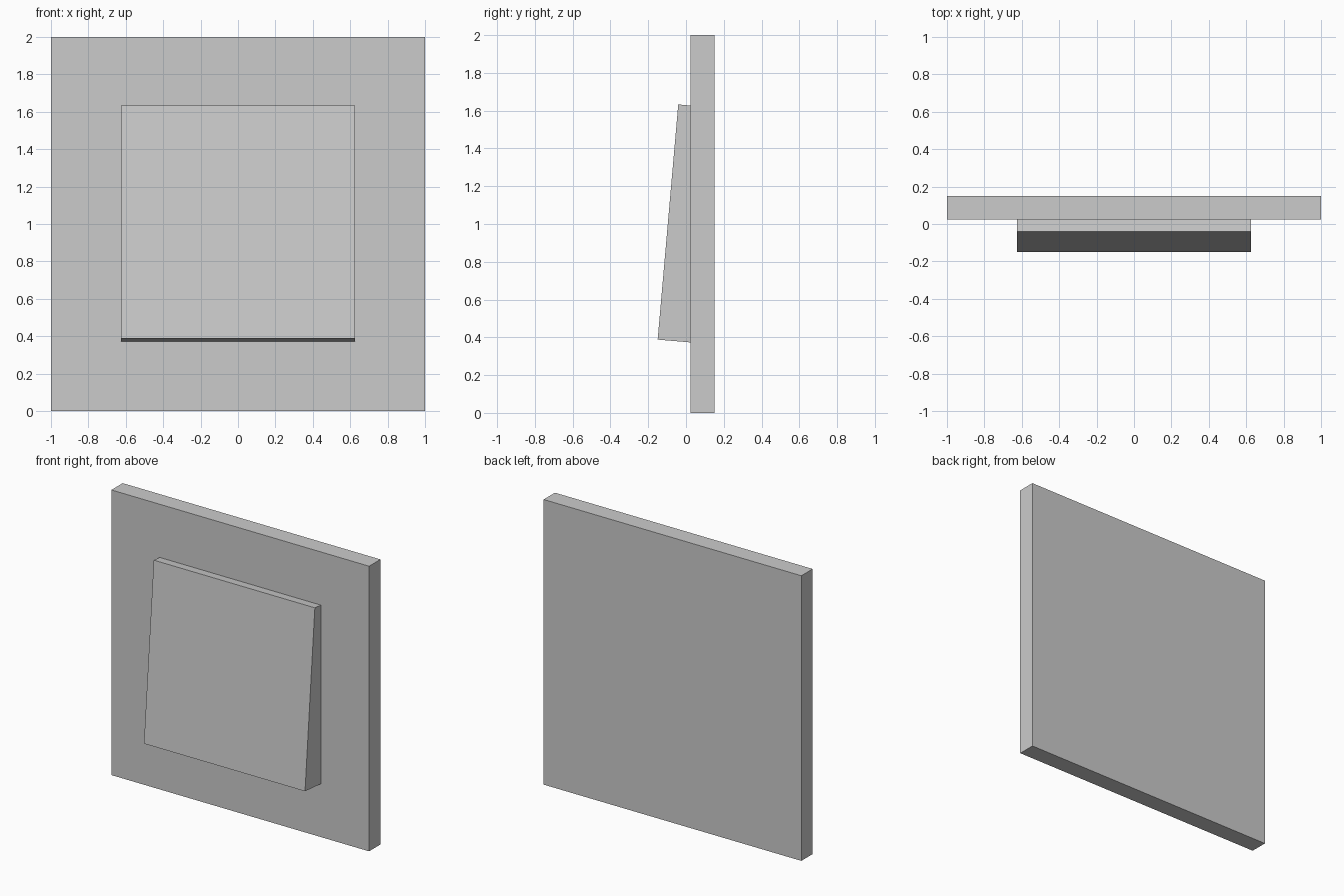
import bpy, bmesh

if "Cube" in bpy.data.objects:
    bpy.data.objects.remove(bpy.data.objects["Cube"])


def extrude_profile(name, profile, half_width):
    """Closed prism from a (y, z) side profile, centred on x = 0."""
    bm = bmesh.new()
    face = bm.faces.new([bm.verts.new((-half_width, y, z)) for y, z in profile])
    out = bmesh.ops.extrude_face_region(bm, geom=[face], use_keep_orig=True)
    moved = [v for v in out["geom"] if isinstance(v, bmesh.types.BMVert)]
    bmesh.ops.translate(bm, verts=moved, vec=(2 * half_width, 0, 0))
    bmesh.ops.recalc_face_normals(bm, faces=bm.faces[:])
    mesh = bpy.data.meshes.new(name)
    bm.to_mesh(mesh)
    bm.free()
    obj = bpy.data.objects.new(name, mesh)
    bpy.context.collection.objects.link(obj)
    return obj


# Square wall plate
extrude_profile("wall_plate", [(0.025, 0), (0.15, 0), (0.15, 2), (0.025, 2)], 1.0)

# Tilted rocker, thicker at the bottom, resting on the plate
extrude_profile("rocker", [(-0.15, 0.388), (0.025, 0.373),
                           (0.025, 1.627), (-0.041, 1.633)], 0.625)
